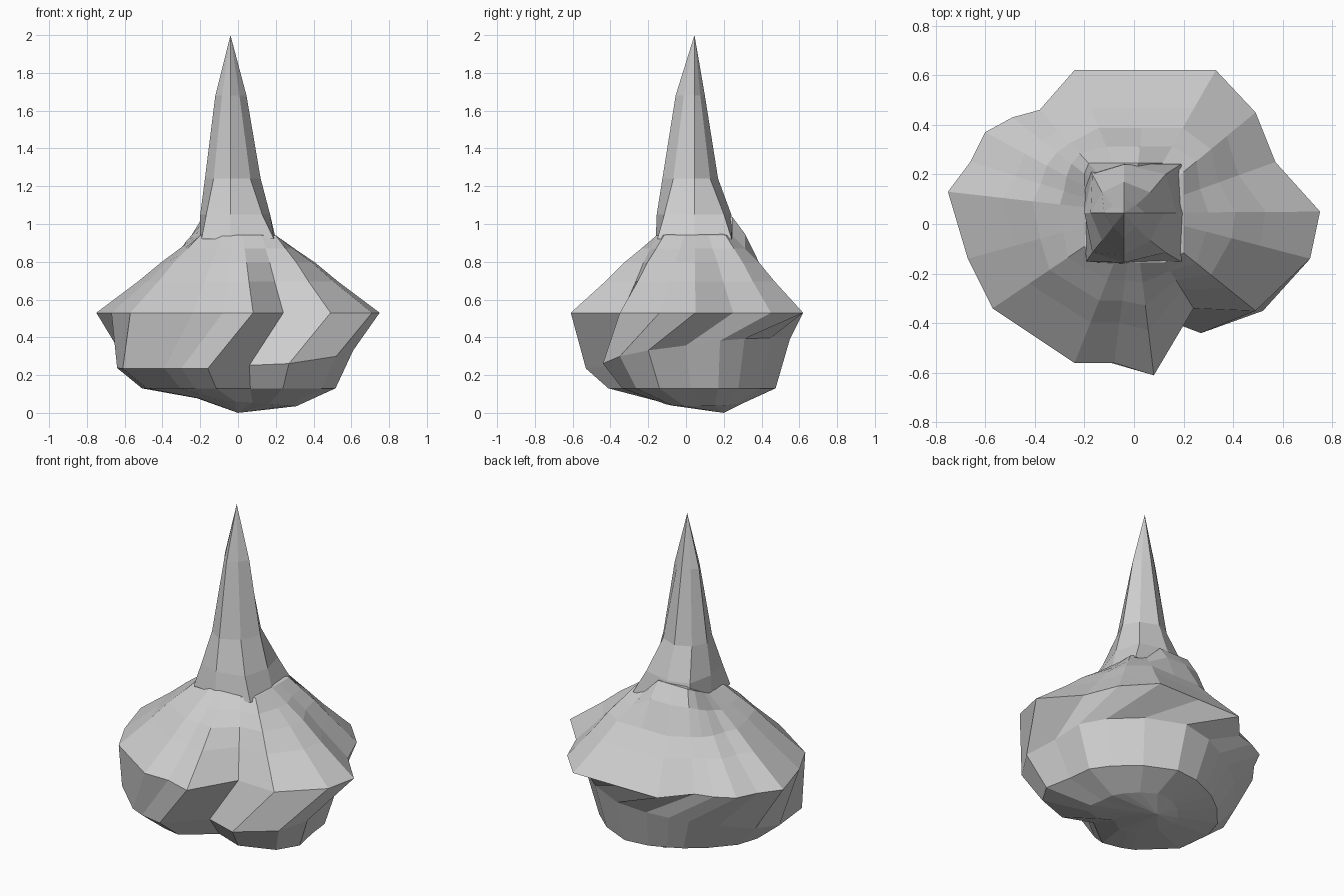
import bpy
import bmesh
from mathutils import Vector

old = bpy.data.objects.get("Cube")
if old:
    bpy.data.objects.remove(old, do_unlink=True)

stone = bpy.data.materials.new("grey stone")
stone.use_nodes = True
stone_colour = (0.62, 0.62, 0.62, 1)
stone.diffuse_color = stone_colour
stone.node_tree.nodes["Principled BSDF"].inputs["Base Color"].default_value = stone_colour

AXIS = Vector((0, 0.045, 0))
FOOT = Vector((0.09, 0.13, 0))


def loft(name, rings, tip, bottom=None):
    """Skin a stack of equal rings, listed from bottom to top, with flat faces."""
    bm = bmesh.new()
    layers = [[bm.verts.new(point) for point in ring] for ring in rings]
    count = len(layers[0])
    for lower, upper in zip(layers, layers[1:]):
        for i in range(count):
            j = (i + 1) % count
            bm.faces.new((lower[i], lower[j], upper[j], upper[i]))
    for ring, point in ((layers[0], bottom), (layers[-1], tip)):
        if point is None:
            bm.faces.new(ring)
        else:
            peak = bm.verts.new(point)
            for i in range(count):
                bm.faces.new((ring[i], ring[(i + 1) % count], peak))
    bmesh.ops.recalc_face_normals(bm, faces=bm.faces)
    mesh = bpy.data.meshes.new(name)
    bm.to_mesh(mesh)
    bm.free()
    mesh.materials.append(stone)
    part = bpy.data.objects.new(name, mesh)
    bpy.context.collection.objects.link(part)


# Widest outline of the rock, counter-clockwise from the +x side
rim_outline = [(.75, .05), (.57, .25), (.49, .45), (.33, .62), (.05, .62),
               (-.24, .62), (-.38, .46), (-.49, .43), (-.6, .37), (-.66, .25),
               (-.75, .13), (-.67, -.14), (-.57, -.34), (-.24, -.56),
               (-.08, -.56), (.08, -.61), (.24, -.34), (.49, -.35), (.71, -.14)]
# Belly outline, twisted clockwise under the rim
belly_outline = [(.61, -.2), (.57, 0), (.55, .18), (.46, .31), (.3, .45),
                 (.08, .55), (-.1, .53), (-.22, .48), (-.32, .43), (-.45, .33),
                 (-.59, .17), (-.64, .01), (-.61, -.25), (-.39, -.46),
                 (-.3, -.5), (-.16, -.53), (.06, -.36), (.27, -.44), (.52, -.35)]

rim = [Vector((x, y, 0.53)) for x, y in rim_outline]
belly = [Vector((x, y, max(0.235, 0.3 + 0.1 * x + 0.15 * y))) for x, y in belly_outline]


def shrink(ring, scale, height, tilt=0):
    """Scaled copy of a ring around the foot of the rock, higher toward -x."""
    points = [FOOT.lerp(p, scale) for p in ring]
    return [Vector((p.x, p.y, height - tilt * p.x)) for p in points]


def collar_point(p):
    """Where the direction to a rim point meets the square collar."""
    away = Vector((p.x, p.y, 0)) - AXIS
    return AXIS + away * (0.2 / max(abs(away.x), abs(away.y))) + Vector((0, 0, 0.94))


# Shoulder rings follow a concave slope from rim to collar
collar = [collar_point(p) for p in rim]
shoulder = []
for reach, height in ((0.6, 0.695), (0.38, 0.795), (0.18, 0.87)):
    ring = []
    for inner, outer in zip(collar, rim):
        point = inner.lerp(outer, reach)
        point.z = height
        ring.append(point)
    shoulder.append(ring)

# The back right of the shoulder swells upward beside the collar
for high, low in zip(collar, shoulder[-1]):
    if high.y > 0.05 and high.x < 0.06:
        swell = high.y - 0.05
        high.z += 0.5 * swell
        low.z += 0.4 * swell

loft("rock_body",
     [shrink(belly, 0.42, 0.06, 0.08), shrink(belly, 0.82, 0.13), belly, rim, *shoulder, collar],
     tip=(0, 0.045, 1.0), bottom=(0, 0.2, 0))


# Tapering spire, ridged on its four sides
def spire_ring(west, east, south, north, height, corner):
    cx, cy = -0.04, 0.045
    ring = []
    for x, y in ((1, 0), (1, 1), (0, 1), (-1, 1), (-1, 0), (-1, -1), (0, -1), (1, -1)):
        pull = corner if x and y else 1
        dx = (east - cx if x > 0 else cx - west) * x * pull
        dy = (north - cy if y > 0 else cy - south) * y * pull
        ring.append((cx + dx, cy + dy, height))
    return ring


loft("spire",
     [spire_ring(-.2, .2, -.16, .25, 0.92, 0.96),
      spire_ring(-.2, .17, -.155, .24, 1.05, 0.8),
      spire_ring(-.175, .12, -.125, .17, 1.24, 0.66),
      spire_ring(-.12, .045, -.055, .1, 1.68, 0.56)],
     tip=(-0.04, 0.045, 2))
